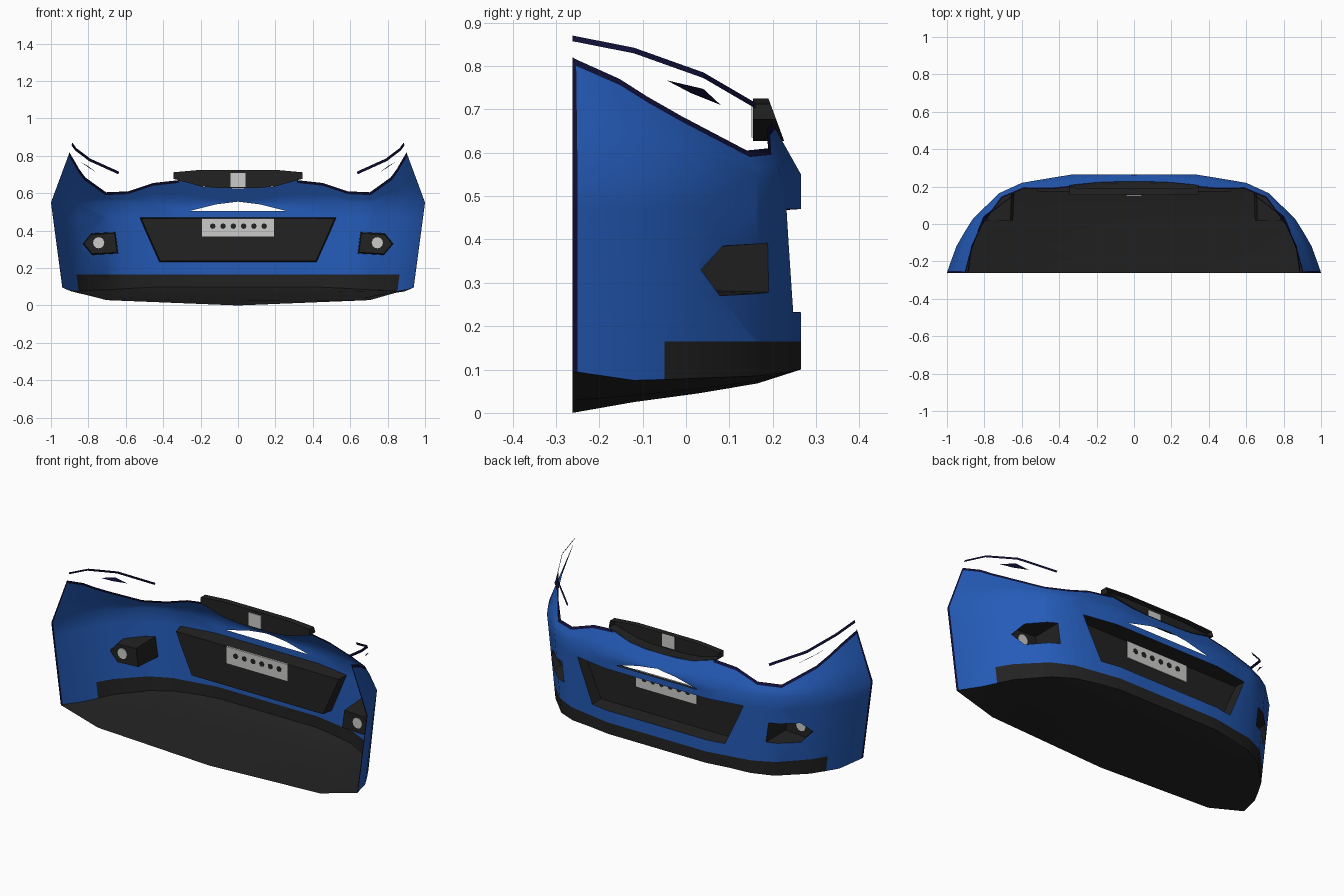
import bpy, bmesh, math
from mathutils import Vector

cube = bpy.data.objects.get("Cube")
if cube:
    bpy.data.objects.remove(cube, do_unlink=True)


def material(name, rgb):
    m = bpy.data.materials.new(name)
    m.use_nodes = True
    m.diffuse_color = (*rgb, 1)
    m.node_tree.nodes["Principled BSDF"].inputs["Base Color"].default_value = (*rgb, 1)
    return m


BLUE = material("body_blue", (0.018, 0.105, 0.48))
DARK = material("dark_plastic", (0.016, 0.016, 0.016))
NAVY = material("navy_trim", (0.005, 0.005, 0.04))
PALE = material("pale_grey", (0.6, 0.6, 0.58))


def finish(name, bm, mats, smooth=None):
    me = bpy.data.meshes.new(name)
    bm.to_mesh(me)
    bm.free()
    ob = bpy.data.objects.new(name, me)
    bpy.context.collection.objects.link(ob)
    for m in mats:
        me.materials.append(m)
    if smooth:
        bpy.ops.object.select_all(action="DESELECT")
        ob.select_set(True)
        bpy.context.view_layer.objects.active = ob
        bpy.ops.object.shade_smooth_by_angle(angle=math.radians(smooth))
    return ob


def grid(bm, rows, pick=lambda i, j: 0):
    """Skin a list of equally long point rows with quads."""
    vs = [[bm.verts.new(p) for p in r] for r in rows]
    for i in range(len(vs) - 1):
        for j in range(len(vs[0]) - 1):
            f = bm.faces.new((vs[i][j], vs[i + 1][j], vs[i + 1][j + 1], vs[i][j + 1]))
            f.material_index = pick(i, j)
    return vs


def plate(name, centre, size, mat):
    bm = bmesh.new()
    bmesh.ops.create_cube(bm, size=1)
    bmesh.ops.scale(bm, vec=size, verts=bm.verts)
    bmesh.ops.translate(bm, vec=centre, verts=bm.verts)
    return finish(name, bm, [mat])


def disc(name, centre, radius, depth, mat, sides=12):
    bpy.ops.mesh.primitive_cylinder_add(vertices=sides, radius=radius, depth=depth,
                                        location=centre, rotation=(math.pi / 2, 0, 0))
    ob = bpy.context.object
    ob.name = name
    ob.data.materials.append(mat)


# Plan stations of the bumper skin: x, y, bottom height, top height
HALF = [(0, .265, .1, .625), (.2, .265, .1, .635), (.33, .265, .1, .67),
        (.47, .242, .098, .655), (.6, .22, .092, .61), (.72, .165, .085, .605),
        (.86, .03, .08, .685), (.91, -.05, .077, .73), (.95, -.12, .075, .77),
        (.997, -.25, .094, .815), (1, -.262, .095, .82)]
STATIONS = [(-x, y, b, t) for x, y, b, t in HALF[:0:-1]] + HALF


def skin_point(x, y, z):
    up = max(0, z - .55)
    width = .94 + .06 * (min(z, .55) - .1) / .45 - .37 * up
    return (x * width, y - .56 * up * ((y + .262) / .527), z)


def column(x, y, b, t):
    heights = [b, .165, .36, .47, .55, (.55 + t - .015) / 2, t - .015, t]
    return [skin_point(x, y, z) for z in heights]


def skin_colour(i, j):
    mid = abs(STATIONS[i][0] + STATIONS[i + 1][0]) / 2
    if mid > .99 or (j == 6 and mid > .33):
        return 2
    return 1 if j == 0 and mid < .91 else 0


def cut(bm, poly):
    """Slice the skin along a convex x-z outline and return the faces inside."""
    xs, zs = [p[0] for p in poly], [p[1] for p in poly]
    mid = Vector((sum(xs) / len(xs), 0, sum(zs) / len(zs)))
    planes = []
    for k, (x, z) in enumerate(poly):
        x2, z2 = poly[(k + 1) % len(poly)]
        n = Vector((z2 - z, 0, x - x2)).normalized()
        p = Vector((x, 0, z))
        planes.append((p, n if n.dot(mid - p) < 0 else -n))
    for p, n in planes:
        near = [f for f in bm.faces
                if min(v.co.x for v in f.verts) < max(xs) and max(v.co.x for v in f.verts) > min(xs)
                and min(v.co.z for v in f.verts) < max(zs) and max(v.co.z for v in f.verts) > min(zs)]
        geom = set(near)
        for f in near:
            geom.update(f.edges)
            geom.update(f.verts)
        bmesh.ops.bisect_plane(bm, geom=list(geom), dist=1e-5, plane_co=p, plane_no=n)
    return [f for f in bm.faces
            if all(n.dot(f.calc_center_median() - p) < 0 for p, n in planes)]


def recess(bm, poly, depth_y):
    """Push the outlined area back to a flat panel with dark walls."""
    inner = cut(bm, poly)
    rim = bmesh.ops.inset_region(bm, faces=inner, thickness=.006, use_even_offset=True)["faces"]
    for f in inner + rim:
        f.material_index = 1
    for v in {v for f in inner for v in f.verts}:
        v.co.y = depth_y


# Bumper skin with grille recess, lamp recesses and open slit
GRILLE_Y, LAMP_Y, TOP_GRILLE_Y = .175, .02, .155
bm = bmesh.new()
grid(bm, [column(*s) for s in STATIONS], skin_colour)
bmesh.ops.recalc_face_normals(bm, faces=bm.faces)
slit = cut(bm, [(-.26, .505), (.26, .505), (.12, .54), (0, .555), (-.12, .54)])
bmesh.ops.delete(bm, geom=slit, context="FACES")
recess(bm, [(-.525, .47), (.525, .47), (.5, .41), (.42, .232), (-.42, .232), (-.5, .41)], GRILLE_Y)
for s in (1, -1):
    recess(bm, [(s * x, z) for x, z in
                [(.83, .33), (.785, .385), (.655, .392), (.64, .278), (.78, .27)]], LAMP_Y)
finish("bumper_skin", bm, [BLUE, DARK, NAVY], 30)

# Undertray, sagging towards the middle and the rear
SAG = [(.265, .1), (.14, .06), (-.12, .025), (-.262, 0)]


def sag(y):
    for (y1, z1), (y2, z2) in zip(SAG, SAG[1:]):
        if y >= y2 - 1e-6:
            return z1 + (z2 - z1) * (y1 - y) / (y1 - y2)
    return 0


rows = []
for x, y, b, t in HALF[2:]:
    px, py, pz = skin_point(x, y, b)
    zc = sag(y)
    rows.append([(px * f, py, zc + (pz - zc) * w) for f, w in
                 [(-1, 1), (-.75, .3), (0, 0), (.75, .3), (1, 1)]])
bm = bmesh.new()
grid(bm, rows)
finish("undertray", bm, [DARK], 25)

# Upper grille: shallow tray open towards the outside
right = [(.2, .725), (.345, .712), (.345, .677), (.2, .637), (.1, .627)]
outline = right + [(-x, z) for x, z in reversed(right)]
outer = [(x, .19 + (.725 - z) * .37, z) for x, z in outline]
back = [(x, TOP_GRILLE_Y, z) for x, z in outline]
bm = bmesh.new()
vs = grid(bm, [outer + outer[:1], back + back[:1]])
bm.faces.new(vs[1][:-1])
bmesh.ops.remove_doubles(bm, verts=bm.verts, dist=1e-5)
finish("upper_grille", bm, [DARK])
plate("badge_plate", (0, TOP_GRILLE_Y, .672), (.08, .008, .075), PALE)

# Number plate with a row of dots
plate("number_plate", (0, GRILLE_Y, .417), (.385, .008, .095), PALE)
for k in range(6):
    disc("plate_dot", (-.135 + k * .055, GRILLE_Y, .424), .015, .012, DARK, 8)

# Fog lamps and headlight edge strips on both sides
EDGE = [(.885, -.262, .87), (.865, -.12, .842), (.79, .04, .785), (.635, .16, .715)]
for s, side in ((1, "left"), (-1, "right")):
    disc(side + "_fog_lamp", (s * .745, LAMP_Y, .335), .03, .008, PALE)
    bm = bmesh.new()
    grid(bm, [[(s * x, y, z), (s * (x + .006), y, z - .013)] for x, y, z in EDGE])
    finish(side + "_headlight_strip", bm, [NAVY])
    bm = bmesh.new()
    bm.faces.new([bm.verts.new((s * x, y, z)) for x, y, z in
                  [(.84, -.045, .767), (.805, .04, .747), (.755, .08, .71), (.8, .01, .738)]])
    finish(side + "_headlight_sliver", bm, [NAVY])
